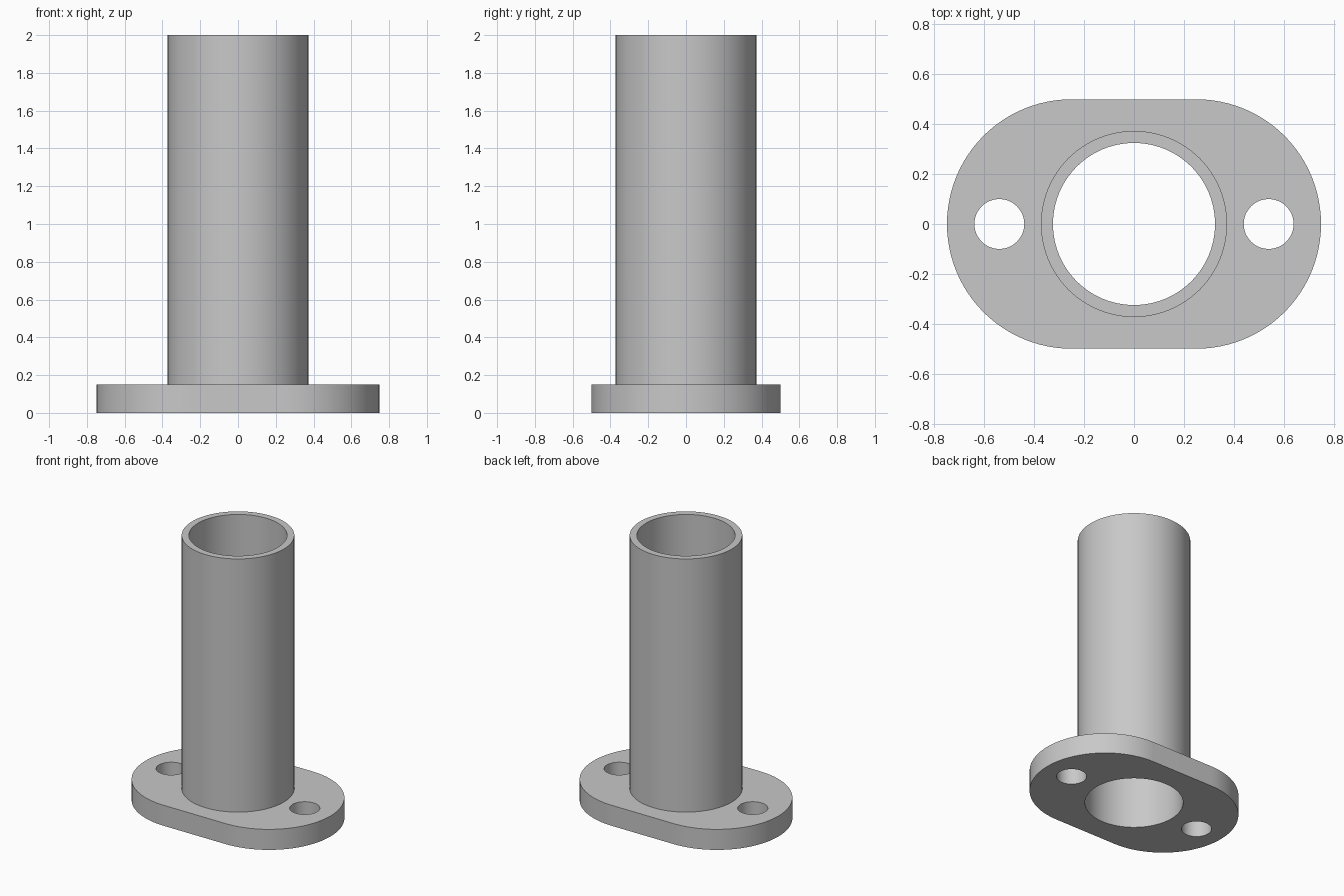
import bpy
import bmesh
from math import pi, sin, cos, radians

cube = bpy.data.objects.get("Cube")
if cube:
    bpy.data.objects.remove(cube, do_unlink=True)

HEIGHT, FLANGE_T = 2.0, 0.15
TUBE_R, BORE_R = 0.373, 0.325
END_R, END_X = 0.5, 0.25
BOLT_R, BOLT_X = 0.1, 0.54
SEGMENTS = 96

steel = bpy.data.materials.new("plain_grey")
steel.use_nodes = True
grey = (0.58, 0.58, 0.58, 1)
steel.diffuse_color = grey
steel.node_tree.nodes["Principled BSDF"].inputs["Base Color"].default_value = grey


def prism(name, outline, z0, z1):
    """Extrude a closed outline from z0 to z1."""
    bm = bmesh.new()
    face = bm.faces.new([bm.verts.new((x, y, z0)) for x, y in outline])
    top = bmesh.ops.extrude_face_region(bm, geom=[face])["geom"]
    verts = [v for v in top if isinstance(v, bmesh.types.BMVert)]
    bmesh.ops.translate(bm, verts=verts, vec=(0, 0, z1 - z0))
    bmesh.ops.recalc_face_normals(bm, faces=bm.faces)
    mesh = bpy.data.meshes.new(name)
    bm.to_mesh(mesh)
    bm.free()
    mesh.materials.append(steel)
    obj = bpy.data.objects.new(name, mesh)
    bpy.context.collection.objects.link(obj)
    return obj


def arc(cx, r, start, sweep, n):
    return [(cx + r * cos(start + sweep * i / n), r * sin(start + sweep * i / n))
            for i in range(n + 1)]


def circle(cx, r, n=SEGMENTS):
    return arc(cx, r, 0, 2 * pi, n)[:-1]


def combine(target, tool, operation):
    """Apply a boolean and drop the tool."""
    mod = target.modifiers.new(operation, "BOOLEAN")
    mod.operation, mod.object, mod.solver = operation, tool, "EXACT"
    bpy.context.view_layer.objects.active = target
    bpy.ops.object.modifier_apply(modifier=mod.name)
    bpy.data.objects.remove(tool, do_unlink=True)


# Flange with two rounded ends
half = SEGMENTS // 2
outline = arc(END_X, END_R, -pi / 2, pi, half) + arc(-END_X, END_R, pi / 2, pi, half)
body = prism("flanged_tube", outline, 0, FLANGE_T)

# Upright tube, joined to the flange
combine(body, prism("tube", circle(0, TUBE_R), FLANGE_T / 2, HEIGHT), "UNION")

# Through bore and the pair of bolt holes
combine(body, prism("bore", circle(0, BORE_R), -1, HEIGHT + 1), "DIFFERENCE")
for x in (-BOLT_X, BOLT_X):
    combine(body, prism("bolt_hole", circle(x, BOLT_R, half), -1, 1), "DIFFERENCE")

# Smooth walls, sharp rims
bpy.ops.object.select_all(action="DESELECT")
body.select_set(True)
bpy.context.view_layer.objects.active = body
bpy.ops.object.shade_smooth_by_angle(angle=radians(30))
